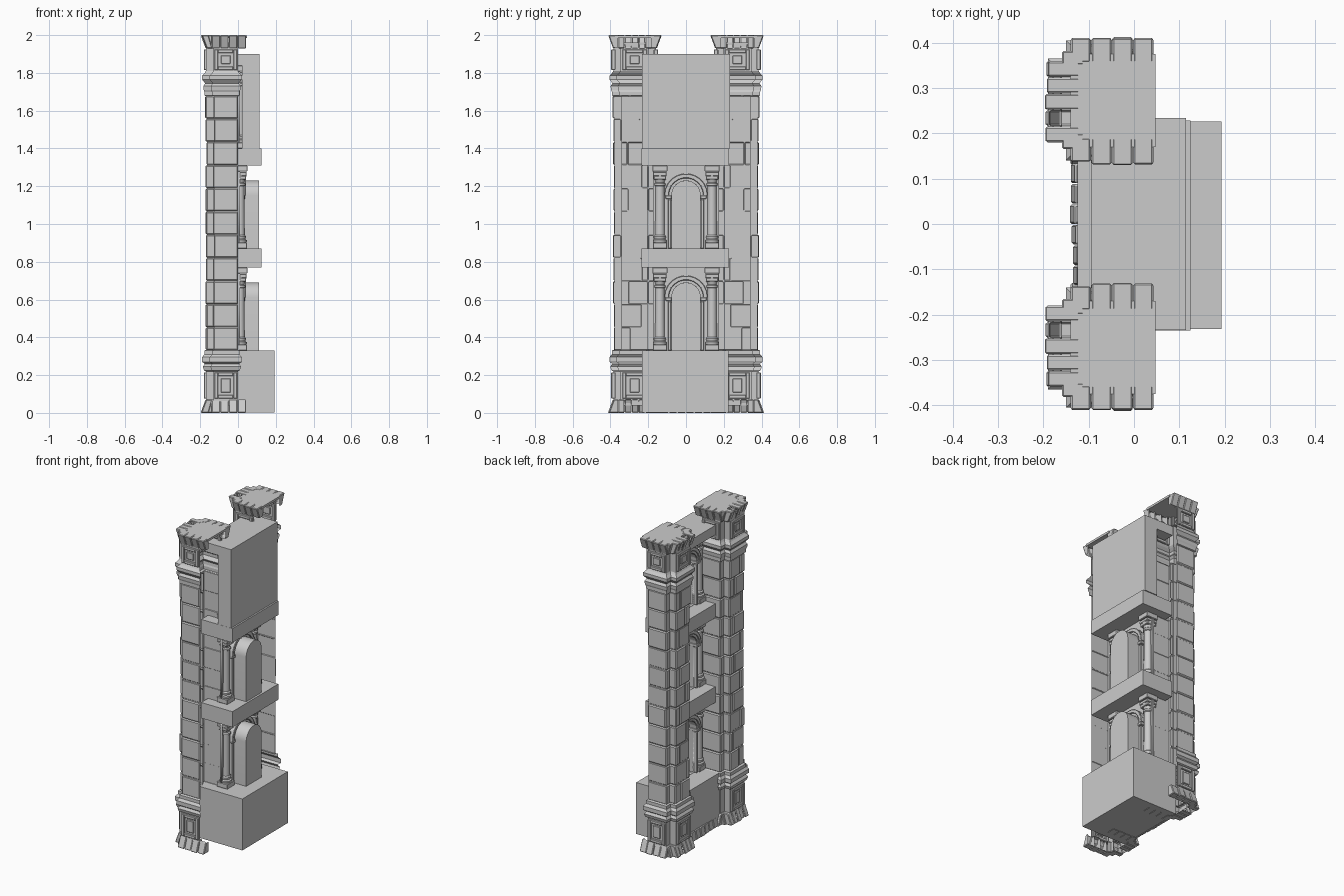
import bpy, bmesh, math, random
from mathutils import Vector

if "Cube" in bpy.data.objects:
    bpy.data.objects.remove(bpy.data.objects["Cube"])

random.seed(4)
J = lambda a: random.uniform(-a, a)


def finish(name, bm, mirror=False, smooth=False):
    me = bpy.data.meshes.new(name)
    bm.to_mesh(me)
    bm.free()
    ob = bpy.data.objects.new(name, me)
    bpy.context.collection.objects.link(ob)
    if mirror:
        m = ob.modifiers.new("Mirror", 'MIRROR')
        m.use_axis = (False, True, False)
        m.use_mirror_merge = False
    if smooth:
        bpy.context.view_layer.objects.active = ob
        ob.select_set(True)
        bpy.ops.object.shade_smooth_by_angle(angle=math.radians(35))
        ob.select_set(False)
    return ob


def box(bm, x, y, z, bevel=0.0, flare=None):
    """Box from (min, max) pairs; flare = (axis, outer sign, z sign, amount) leans the outer face."""
    vs = bmesh.ops.create_cube(bm, size=1)["verts"]
    for v in vs:
        s = v.co.copy()
        v.co = Vector([r[0] if c < 0 else r[1] for r, c in zip((x, y, z), s)])
        if flare:
            ax, sg, zs, am = flare
            if s[ax] * sg > 0 and s.z * zs < 0:
                v.co[ax] -= sg * am
    if bevel:
        es = list({e for v in vs for e in v.link_edges})
        bmesh.ops.bevel(bm, geom=es, offset=bevel, segments=1, affect='EDGES')


def hollow(bm):
    """Drop faces inside the pillar: the pillars are shells, open towards +x."""
    def inside(c):
        return (c.x > -0.115 and 0.174 < c.y < 0.371) or (c.x > -0.155 and 0.214 < c.y < 0.331)
    bad = [f for f in bm.faces if inside(f.calc_center_median())]
    bmesh.ops.delete(bm, geom=bad, context='FACES')


def cross_ring(o):
    """Stepped pillar outline grown by o, open at the +x side."""
    xa, xb, xc = -0.17 - o, -0.13 - o, max(o, 0)
    ya, yb, yc, yd = 0.16 - o, 0.20 - o, 0.345 + o, 0.385 + o
    return [(xc, yd), (xb, yd), (xb, yc), (xa, yc), (xa, yb), (xb, yb), (xb, ya), (xc, ya)]


# Pillar shell and stepped mouldings
bm = bmesh.new()
profile = [(0.0, 0.04), (0.0, 0.22), (0.01, 0.225), (0.016, 0.245), (0.006, 0.26), (0.02, 0.27),
           (0.02, 0.295), (0.008, 0.31), (0.008, 0.33), (-0.006, 0.335), (-0.006, 1.675),
           (0.008, 1.68), (0.008, 1.70), (0.012, 1.71), (0.014, 1.73), (0.004, 1.745),
           (0.02, 1.765), (0.02, 1.785), (0.006, 1.80), (0.0, 1.81), (0.0, 1.96)]
rings = [[bm.verts.new((x, y, z)) for x, y in cross_ring(o)] for o, z in profile]
for a, b in zip(rings, rings[1:]):
    for i in range(7):
        bm.faces.new((a[i], a[i + 1], b[i + 1], b[i]))
finish("pillar_shell", bm, True)

# Pillar shaft stones, laid in uneven courses
bm = bmesh.new()
n = 11
h = (1.68 - 0.33) / n
for i in range(n):
    z = (0.33 + i * h + 0.001, 0.33 + (i + 1) * h - 0.001)
    box(bm, (-0.13 + J(.004), 0.0), (0.16 + J(.003), 0.2), z, 0.006)
    box(bm, (-0.13 + J(.004), 0.0), (0.345, 0.385 + J(.004)), z, 0.006)
    m = 0.272 + (-0.03 if i % 2 else 0.03) + J(0.01)
    box(bm, (-0.17 + J(.004), -0.1), (0.20 + J(.003), m - .001), z, 0.006)
    box(bm, (-0.17 + J(.004), -0.1), (m + .001, 0.345 + J(.003)), z, 0.006)
hollow(bm)
finish("pillar_shaft_stones", bm, True)

# Flared stones of the pillar foot and cap
bm = bmesh.new()
for z, zs in (((0.0, 0.07), -1), ((1.93, 2.0), 1)):
    for i in range(5):
        y = 0.18 + i * 0.036
        box(bm, (-0.194 + J(.005), -0.12), (y, y + 0.035), z, 0.004, (0, -1, zs, 0.026))
    for i in range(4):
        x = -0.14 + i * 0.046
        box(bm, (x, x + 0.045), (0.355, 0.412 + J(.004)), z, 0.004, (1, 1, zs, 0.026))
        box(bm, (x, x + 0.045), (0.132 + J(.004), 0.19), z, 0.004, (1, -1, zs, 0.026))
    for y in ((0.165, 0.2), (0.35, 0.382)):
        box(bm, (-0.16, -0.11), y, z, 0.004, (0, -1, zs, 0.02))
hollow(bm)
finish("pillar_foot_and_cap_stones", bm, True)

# Flat lid closing the cap
bm = bmesh.new()
box(bm, (-0.14, 0.047), (0.17, 0.375), (1.985, 1.999))
finish("pillar_lid", bm, True)

# Framed panels on pedestal and neck
bm = bmesh.new()
for z0, z1 in ((0.075, 0.215), (1.815, 1.925)):
    for ax, c, half, at in ((1, -0.065, 0.06, 0.385), (1, -0.065, 0.06, 0.16), (0, 0.272, 0.065, -0.17)):
        def plate(a0, a1, b0, b1, d):
            t = (at - d, at + d)
            if ax == 1:
                box(bm, (a0, a1), t, (b0, b1), 0.003)
            else:
                box(bm, t, (a0, a1), (b0, b1), 0.003)
        w = 0.02
        plate(c - half, c - half + w, z0, z1, 0.011)
        plate(c + half - w, c + half, z0, z1, 0.011)
        plate(c - half + w, c + half - w, z0, z0 + w, 0.011)
        plate(c - half + w, c + half - w, z1 - w, z1, 0.011)
        plate(c - 0.025, c + 0.025, z0 + 0.032, z1 - 0.032, 0.007)
finish("pillar_panels", bm, True)

# Large plain blocks between the pillars
for name, x, y, z in (("base_block", (-0.125, 0.193), (-0.232, 0.226), (0.002, 0.33)),
                      ("middle_ledge", (-0.095, 0.125), (-0.235, 0.228), (0.77, 0.87)),
                      ("upper_ledge", (-0.095, 0.125), (-0.235, 0.228), (1.31, 1.40)),
                      ("top_block", (0.022, 0.115), (-0.234, 0.234), (1.40, 1.84)),
                      ("top_header", (-0.095, 0.115), (-0.234, 0.234), (1.84, 1.90))):
    bm = bmesh.new()
    box(bm, x, y, z)
    finish(name, bm)

# Plinth stones along the foot of the base block
bm = bmesh.new()
for i in range(6):
    y = -0.135 + i * 0.045
    box(bm, (-0.138 + J(.004), -0.12), (y, y + 0.043), (0, 0.06), 0.004, (0, -1, -1, 0.01))
finish("plinth_stones", bm)


R, SPRING, H = 0.078, 0.282, 0.44


def arch_points(r, seg=16):
    arc = [(r * math.cos(math.pi * i / seg), SPRING + r * math.sin(math.pi * i / seg)) for i in range(seg + 1)]
    return [(r, 0.0)] + arc + [(-r, 0.0)]


# Wall panel with arched opening
cu = bpy.data.curves.new("arched_wall", 'CURVE')
cu.dimensions = '2D'
cu.fill_mode = 'BOTH'
cu.extrude = 0.006
for pts in ([(-0.175, 0), (0.175, 0), (0.175, H), (-0.175, H)], [(y, max(z, 0.002)) for y, z in arch_points(R)]):
    sp = cu.splines.new('POLY')
    sp.points.add(len(pts) - 1)
    for p, (y, z) in zip(sp.points, pts):
        p.co = (y, z, 0, 1)
    sp.use_cyclic_u = True
wall = bpy.data.objects.new("arched_wall", cu)
bpy.context.collection.objects.link(wall)
wall.rotation_euler = (math.pi / 2, 0, math.pi / 2)
wall.location = (0.004, 0, 0.33)

# Arched niche shell, open towards -x
bm = bmesh.new()
a = [bm.verts.new((0.0, y, z)) for y, z in arch_points(R)]
b = [bm.verts.new((0.112, y, z)) for y, z in arch_points(R)]
for i in range(len(a) - 1):
    bm.faces.new((a[i], a[i + 1], b[i + 1], b[i]))
bm.faces.new(b)
niche = finish("arched_niche", bm, smooth=True)

# Arch voussoirs and jambs
bm = bmesh.new()
for s in (-1, 1):
    y = sorted((s * R, s * (R + 0.018)))
    box(bm, (-0.022, 0.03), y, (0, SPRING - 0.02), 0.004)
    y = sorted((s * (R - 0.002), s * (R + 0.03)))
    box(bm, (-0.028, 0.038), y, (SPRING - 0.02, SPRING), 0.003)
k = 11
for ri, ro, x0, x1 in ((R, R + 0.018, -0.022, 0.03), (R + 0.016, R + 0.034, -0.028, 0.04)):
    for i in range(k):
        t0, t1 = math.pi * (i + 0.03) / k, math.pi * (i + 0.97) / k
        vs = bmesh.ops.create_cube(bm, size=1)["verts"]
        for v in vs:
            r, t = (ro if v.co.z > 0 else ri), (t0 if v.co.y < 0 else t1)
            v.co = Vector((x0 if v.co.x < 0 else x1, r * math.cos(t), SPRING + r * math.sin(t)))
        bmesh.ops.bevel(bm, geom=list({e for v in vs for e in v.link_edges}), offset=0.003,
                        segments=1, affect='EDGES')
arch = finish("arch_stones", bm)

# Round columns with plinth and stepped capital, engaged in the wall
bm = bmesh.new()
prof = [(0.034, 0.03), (0.037, 0.036), (0.037, 0.044), (0.029, 0.05), (0.032, 0.058), (0.032, 0.064),
        (0.026, 0.072), (0.024, 0.33), (0.030, 0.334), (0.030, 0.344), (0.024, 0.35), (0.036, 0.39)]
S, x = 14, 0.01
for y in (-0.138, 0.138):
    rings = [[bm.verts.new((x + r * math.cos(2 * math.pi * i / S), y + r * math.sin(2 * math.pi * i / S), z))
              for i in range(S)] for r, z in prof]
    for p, q in zip(rings, rings[1:]):
        for i in range(S):
            j = (i + 1) % S
            bm.faces.new((p[i], p[j], q[j], q[i]))
    for w, z0, z1 in ((0.038, 0, 0.032), (0.033, 0.365, 0.385), (0.036, 0.385, 0.405), (0.04, 0.408, H)):
        box(bm, (x - w, x + w), (y - w, y + w), (z0, z1), 0.003)
columns = finish("columns", bm, smooth=True)

# Repeat the bay on three levels
for ob in (wall, niche, arch, columns):
    ob.location.z = 0.33
    for level, z in (("middle", 0.87), ("upper", 1.40)):
        c = ob.copy()
        c.name = level + "_" + ob.name
        c.location.z = z
        bpy.context.collection.objects.link(c)
